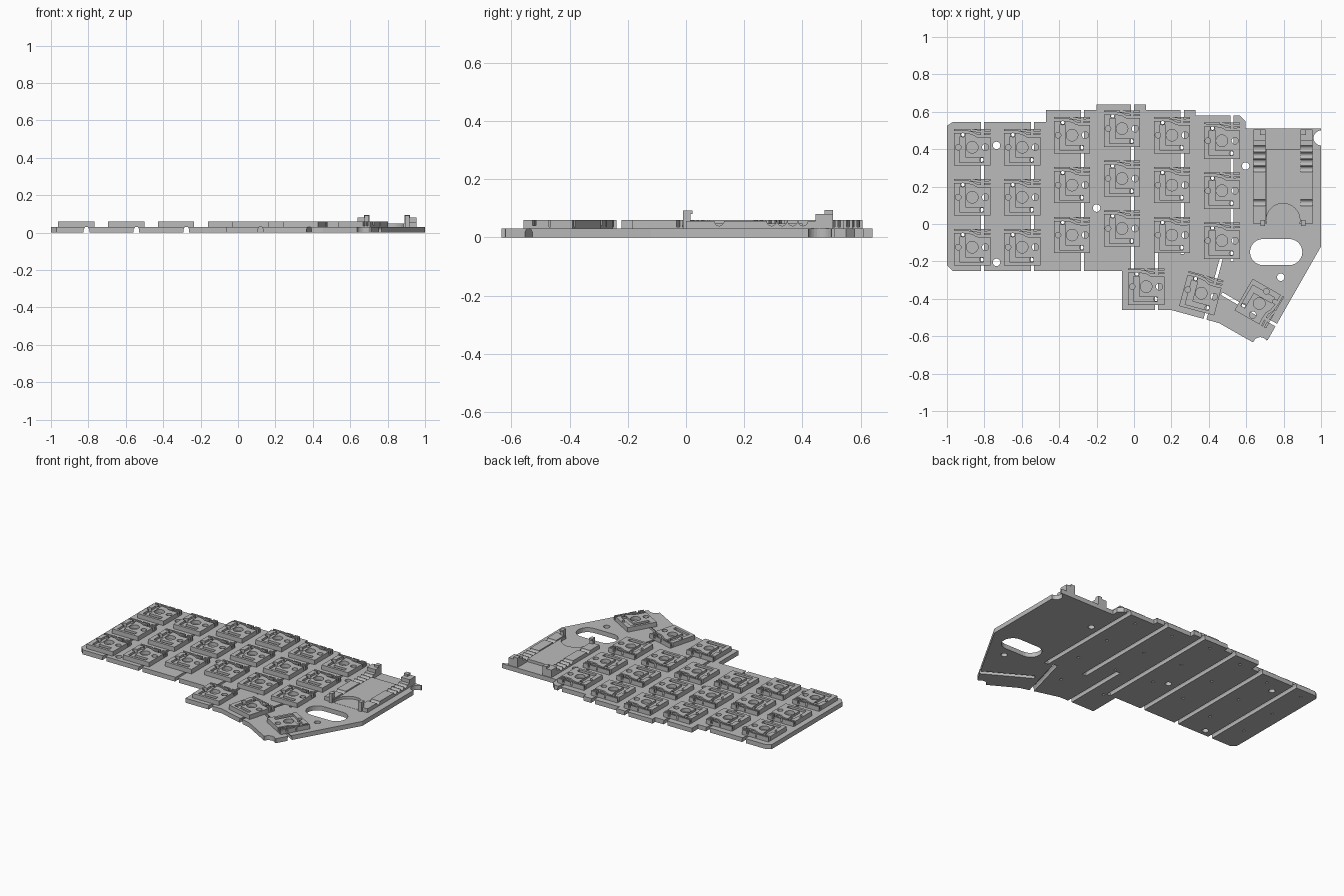
import bpy, bmesh, math
from mathutils import Matrix

cube = bpy.data.objects.get("Cube")
if cube:
    bpy.data.objects.remove(cube, do_unlink=True)

grey = bpy.data.materials.new("plain_grey")
grey.use_nodes = True
grey.diffuse_color = (0.5, 0.5, 0.5, 1)
grey.node_tree.nodes["Principled BSDF"].inputs["Base Color"].default_value = (0.5, 0.5, 0.5, 1)

PLATE, TOP = 0.03, 0.06


def link(name, mesh):
    obj = bpy.data.objects.new(name, mesh)
    bpy.context.scene.collection.objects.link(obj)
    return obj


def prism(name, pts, z0, z1, matrix=None):
    """Extrude a flat outline from z0 to z1."""
    bm = bmesh.new()
    face = bm.faces.new([bm.verts.new((x, y, z0)) for x, y in pts])
    up = bmesh.ops.extrude_face_region(bm, geom=[face])
    verts = [v for v in up["geom"] if isinstance(v, bmesh.types.BMVert)]
    bmesh.ops.translate(bm, verts=verts, vec=(0, 0, z1 - z0))
    if matrix:
        bm.transform(matrix)
    bmesh.ops.recalc_face_normals(bm, faces=bm.faces)
    mesh = bpy.data.meshes.new(name)
    bm.to_mesh(mesh)
    bm.free()
    mesh.materials.append(grey)
    return link(name, mesh)


def box(name, x0, x1, y0, y1, z0, z1):
    return prism(name, [(x0, y0), (x1, y0), (x1, y1), (x0, y1)], z0, z1)


def circle(x, y, r, n=24, start=0, sweep=2 * math.pi):
    steps = n if sweep > 6 else n - 1
    return [(x + r * math.cos(start + sweep * i / steps),
             y + r * math.sin(start + sweep * i / steps)) for i in range(n)]


def strip(path, w):
    """Give a path a constant width in y."""
    return [(x, y - w / 2) for x, y in path] + [(x, y + w / 2) for x, y in reversed(path)]


def carve(obj, cutters):
    """Subtract the cutters, bake the result and drop the cutters."""
    for c in cutters:
        c.hide_render = True
        mod = obj.modifiers.new("cut", 'BOOLEAN')
        mod.operation, mod.solver, mod.object = 'DIFFERENCE', 'EXACT', c
    deps = bpy.context.evaluated_depsgraph_get()
    baked = bpy.data.meshes.new_from_object(obj.evaluated_get(deps))
    obj.modifiers.clear()
    obj.data = baked
    for c in cutters:
        bpy.data.objects.remove(c, do_unlink=True)


# Switch positions: six staggered columns and three thumb keys
PITCH, WIRE_X = 0.267, 0.055
tops = [0.41, 0.41, 0.475, 0.51, 0.475, 0.445]
columns = [-0.865 + PITCH * i for i in range(6)]
keys = [(x, t - PITCH * row, 0) for x, t in zip(columns, tops) for row in range(3)]
thumbs = [(0.065, -0.335, 0), (0.36, -0.37, -15), (0.67, -0.425, -120)]
keys += thumbs


def place(x, y, deg):
    return Matrix.Translation((x, y, 0)) @ Matrix.Rotation(math.radians(deg), 4, 'Z')


# Base plate
outline = [(-1, .525), (-.97, .545), (-.47, .545), (-.47, .61), (-.2, .61), (-.2, .64),
           (.065, .64), (.065, .61), (.33, .61), (.33, .58), (.565, .58), (.595, .55),
           (.595, .51), (1, .51), (1, -.12), (.715, -.62), (.64, -.635), (.455, -.53),
           (.2, -.46), (-.065, -.46), (-.065, -.25), (-.97, -.25), (-1, -.22)]
plate = prism("base_plate", outline, 0, PLATE)

# Screw holes, edge notches, cable slot
cutters = [prism("hole", circle(x, y, .02), -.1, .1) for x, y in
           [(-.735, .42), (-.735, -.205), (-.2, .085), (.597, .31), (.785, -.285)]]
cutters += [prism("notch", circle(x, y, .04), -.1, .1) for x, y in [(1, .46), (.675, -.645)]]
slot = (circle(.83, -.15, .07, 13, -math.pi / 2, math.pi)
        + circle(.69, -.15, .07, 13, math.pi / 2, math.pi))
cutters.append(prism("slot", slot, -.1, .1))

# Pin holes under each switch
for k in keys:
    cutters.append(prism("pin", circle(-.05, .067, .009, 10), -.1, .1, place(*k)))

# Arched wire channels on the underside
arch = [(-.015, -.02), (.015, -.02), (.015, .017), (.007, .032), (-.007, .032), (-.015, .017)]
upright = Matrix.Rotation(math.radians(90), 4, 'X')


def channel(key, y0, y1):
    m = place(*key) @ Matrix.Translation((WIRE_X, 0, 0)) @ upright
    return prism("channel", arch, -y1, -y0, m)


ends = [-.4, -.4, -.4, -.25, -.16, -.2]
cutters += [channel((x, 0, 0), e, .8) for x, e in zip(columns, ends)]
cutters += [channel(k, a, b) for k, a, b in zip(thumbs, (-.3, -.3, -.2), (.33, .21, .3))]
carve(plate, cutters)

# Switch socket, carved once and shared by every key
H = 0.097
socket = box("switch_socket", -H, H, -H, H, PLATE - .001, TOP)
pin_path = [(-.068, .055), (-.068, -.08), (.06, -.08), (.06, -.055), (-.035, -.055), (-.035, .055)]
clip = [(-.2, .083), (-.03, .082), (0, .076), (.025, .062), (.06, .06), (.2, .066)]
leaf = [(-.01, .094), (.03, .086), (.06, .08), (.2, .085)]
carve(socket, [
    prism("stem", circle(0, 0, .031), .036, .1),
    prism("left_peg", circle(-.075, 0, .015, 16), .036, .1),
    prism("right_peg", circle(.07, 0, .018, 16), -.1, .1),
    prism("pin_a", circle(-.05, .067, .012, 12), -.1, .1),
    prism("pin_b", circle(.05, -.067, .011, 12), -.1, .1),
    prism("pin_groove", pin_path, .046, .1),
    prism("clip_groove", strip(clip, .012), .036, .1),
    prism("leaf_groove", strip(leaf, .009), .036, .1),
    box("wire_notch", .048, .062, .055, .2, .04, .1),
])
for i, k in enumerate(keys):
    obj = socket if i == 0 else link("switch_socket_%d" % (i + 1), socket.data)
    obj.matrix_world = place(*k)

# Controller cradle: bed with a rounded cut at the front
MID = 0.797
bed = box("controller_bed", .705, .89, 0, .4, PLATE - .001, .048)
carve(bed, [prism("bed_cut", circle(MID, .02, .09, 32), PLATE + .001, .1)])

# Cradle sides, mirrored about the middle
for side, s in (("left", 1), ("right", -1)):
    def part(name, a, b, *rest):
        xs = sorted((MID + s * a, MID + s * b))
        return box(side + "_" + name, *xs, *rest)

    rail = part("rail", .093, .158, 0, .505, PLATE - .001, .056)
    sideways = Matrix.Rotation(math.radians(90), 4, 'Y')
    carve(rail, [prism("groove", circle(-.056, .042 + .036 * i, .0165, 16), .4, 1.2, sideways)
                 for i in range(11)])
    part("back_post", .093, .158, .445, .505, .05, .08)
    part("back_hook", .093, .122, .475, .505, .07, .094)
    part("front_post", .096, .12, -.01, .015, PLATE - .001, .092)
    part("front_hook", .096, .12, -.01, .022, .08, .092)
